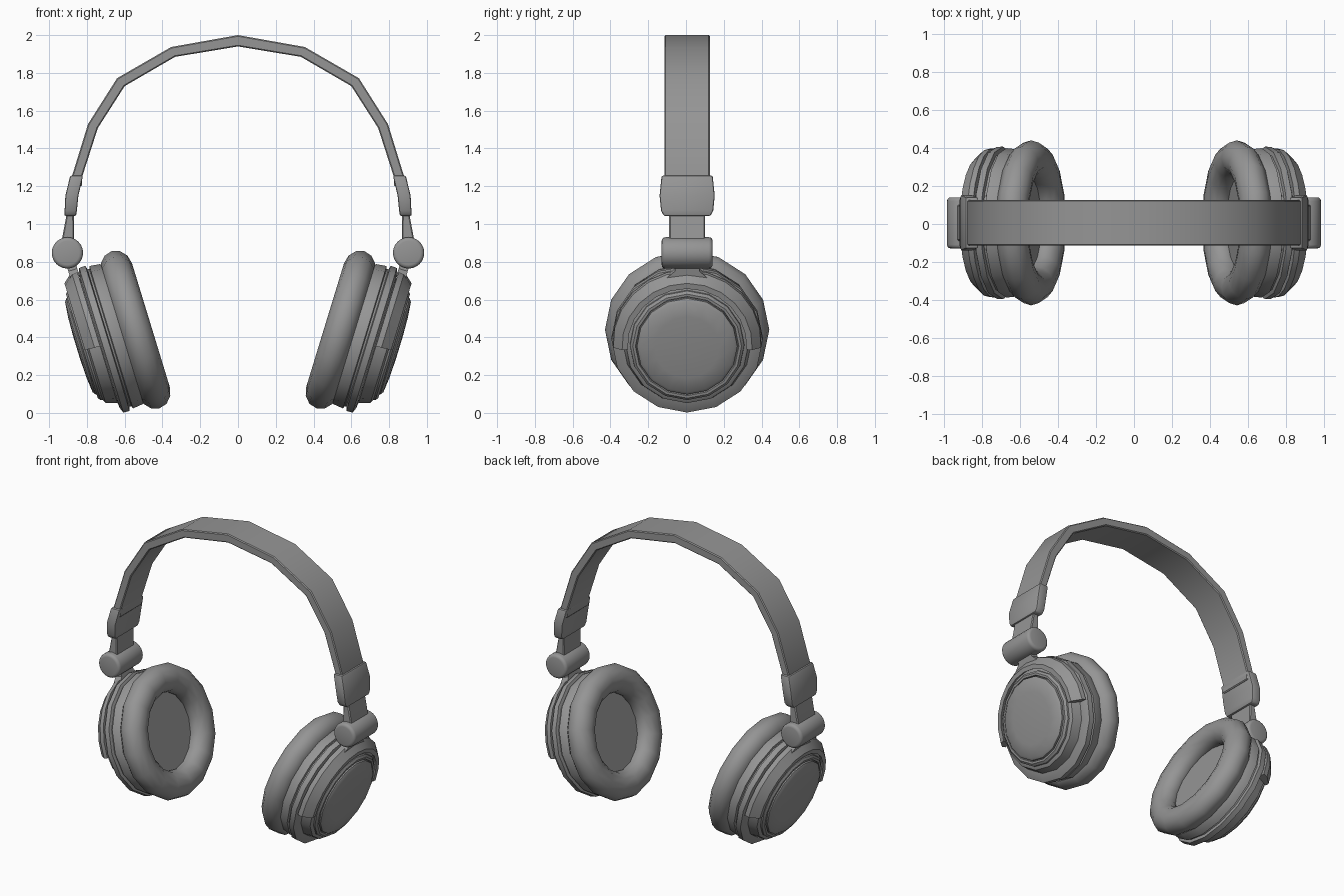
import bpy, bmesh, math
from mathutils import Matrix, Vector

if "Cube" in bpy.data.objects:
    bpy.data.objects.remove(bpy.data.objects["Cube"], do_unlink=True)

GREY = (0.3, 0.3, 0.3, 1)
mat = bpy.data.materials.new("plain grey")
mat.use_nodes = True
mat.diffuse_color = GREY
mat.node_tree.nodes["Principled BSDF"].inputs["Base Color"].default_value = GREY

MID_Y = 0.006
SIDES = 16
TILT = math.radians(17)


def finish(name, bm, bevel=0, segments=2, angle=35):
    bmesh.ops.remove_doubles(bm, verts=bm.verts, dist=1e-5)
    bmesh.ops.recalc_face_normals(bm, faces=bm.faces)
    if bevel:
        edges = [e for e in bm.edges if len(e.link_faces) == 2 and e.calc_face_angle() > 0.9]
        bmesh.ops.bevel(bm, geom=edges, offset=bevel, segments=segments,
                        profile=0.5, affect="EDGES", clamp_overlap=True)
    mesh = bpy.data.meshes.new(name)
    bm.to_mesh(mesh)
    bm.free()
    mesh.materials.append(mat)
    ob = bpy.data.objects.new(name, mesh)
    bpy.context.collection.objects.link(ob)
    bpy.ops.object.select_all(action="DESELECT")
    ob.select_set(True)
    bpy.context.view_layer.objects.active = ob
    bpy.ops.object.shade_smooth_by_angle(angle=math.radians(angle))
    return ob


def loft(bm, rings, closed=False):
    """Skin successive rings of points; cap the ends unless closed."""
    rings = [[bm.verts.new(p) for p in ring] for ring in rings]
    pairs = list(zip(rings, rings[1:])) + ([(rings[-1], rings[0])] if closed else [])
    for a, b in pairs:
        for i in range(len(a)):
            j = (i + 1) % len(a)
            bm.faces.new((a[i], a[j], b[j], b[i]))
    if not closed:
        bm.faces.new(rings[0])
        bm.faces.new(rings[-1])


def cup_frame(side):
    """Ear cup space: x points outward along the cup axis, z up the cup."""
    return (Matrix.Diagonal((side, 1, 1, 1)) @ Matrix.Translation((0.5425, MID_Y, 0.44))
            @ Matrix.Rotation(TILT, 4, "Y"))


def lathe(name, side, profile, closed=False, angle=35):
    bm = bmesh.new()
    rings = [[(a, r * math.sin(t), r * math.cos(t))
              for t in (math.tau * k / SIDES for k in range(SIDES))] for a, r in profile]
    loft(bm, rings, closed)
    bm.transform(cup_frame(side))
    return finish(name, bm, angle=angle)


def slab(name, side, sections, bevel, segments=2):
    """Tapered block; each section is z, inner x, outer x, half depth."""
    bm = bmesh.new()
    loft(bm, [[(x0, MID_Y - d, z), (x1, MID_Y - d, z), (x1, MID_Y + d, z), (x0, MID_Y + d, z)]
              for z, x0, x1, d in sections])
    bm.transform(Matrix.Diagonal((side, 1, 1, 1)))
    return finish(name, bm, bevel, segments)


# Headband: faceted arch with inner and outer edge points
outer = [(0.88, 1.2), (0.88, 1.25), (0.794, 1.529), (0.64, 1.772), (0.354, 1.937)]
inner = [(0.825, 1.2), (0.825, 1.25), (0.742, 1.508), (0.6, 1.73), (0.333, 1.885)]
outer = outer + [(0, 2)] + [(-x, z) for x, z in reversed(outer)]
inner = inner + [(0, 1.94)] + [(-x, z) for x, z in reversed(inner)]
bm = bmesh.new()
loft(bm, [[(x, MID_Y + s * 0.12, z) for (x, z), s in ((o, -1), (o, 1), (i, 1), (i, -1))]
          for o, i in zip(outer, inner)])
finish("headband", bm, bevel=0.006, segments=1, angle=30)

for side, word in ((1, "left"), (-1, "right")):
    # Ear cushion: padded ring
    ring = [(0.085 * math.cos(t), 0.342 + 0.093 * math.sin(t))
            for t in (math.tau * k / 12 for k in range(12))]
    lathe(word + "_cushion", side, ring, closed=True, angle=60)

    # Speaker face inside the cushion
    lathe(word + "_speaker_face", side, [(0.02, 0.3), (0.06, 0.3)])

    # Stepped housing with rim, groove and inner drum
    lathe(word + "_housing", side, [
        (0.05, 0.37), (0.08, 0.388), (0.135, 0.394), (0.14, 0.38), (0.15, 0.38),
        (0.155, 0.402), (0.19, 0.4), (0.2, 0.375), (0.205, 0.342), (0.265, 0.325),
        (0.275, 0.305)])

    # Raised outer ring and domed cap
    lathe(word + "_cap_ring", side, [
        (0.26, 0.306), (0.285, 0.302), (0.297, 0.288), (0.297, 0.274), (0.285, 0.27)])
    lathe(word + "_cap", side, [
        (0.27, 0.268), (0.302, 0.266), (0.314, 0.25), (0.322, 0.17), (0.326, 0.06)])

    # Yoke: conical half hoop around the upper housing
    bm = bmesh.new()
    rings = []
    for k in range(13):
        t = math.radians(-94 + 188 * k / 12)
        rings.append([(a, r * math.sin(t), r * math.cos(t))
                      for a, r in ((0.205, 0.34), (0.205, 0.395), (0.235, 0.392),
                                   (0.288, 0.345), (0.288, 0.315))])
    loft(bm, rings)
    bm.transform(cup_frame(side))
    finish(word + "_yoke", bm)

    # Short stem joining yoke and hinge
    bm = bmesh.new()
    loft(bm, [[(a, s * d, u) for a, s in ((0.2, -1), (0.25, -1), (0.25, 1), (0.2, 1))]
              for u, d in ((0.36, 0.11), (0.4, 0.065), (0.5, 0.06))])
    bm.transform(cup_frame(side))
    finish(word + "_stem", bm)

    # Hinge barrel lying front to back
    bm = bmesh.new()
    bmesh.ops.create_cone(bm, cap_ends=True, segments=24, radius1=0.083, radius2=0.083, depth=0.27)
    bm.transform(Matrix.Translation((side * 0.903, MID_Y, 0.847)) @ Matrix.Rotation(math.pi / 2, 4, "X"))
    finish(word + "_hinge", bm, bevel=0.02, segments=3)

    # Slider arm and the clamp at the band end
    slab(word + "_slider", side, [(0.86, 0.865, 0.94, 0.095), (0.92, 0.867, 0.932, 0.095),
                                  (1.08, 0.87, 0.902, 0.095)], 0.006, 1)
    slab(word + "_clamp", side, [(1.042, 0.857, 0.92, 0.123), (1.07, 0.853, 0.918, 0.138),
                                 (1.15, 0.845, 0.914, 0.146), (1.257, 0.82, 0.888, 0.135)], 0.01)
